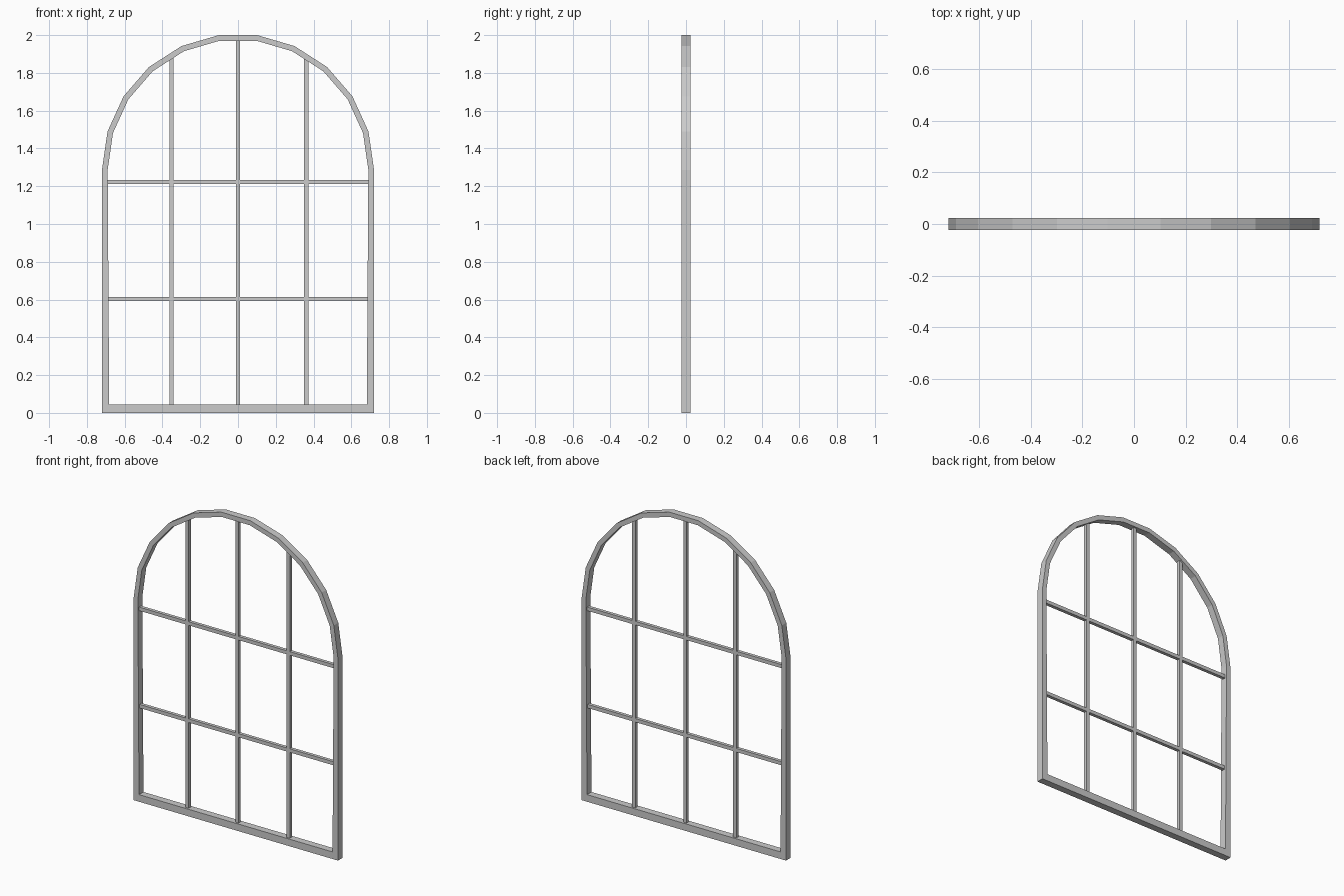
import bpy, bmesh, math

if "Cube" in bpy.data.objects:
    bpy.data.objects.remove(bpy.data.objects["Cube"])

SPRING, SEGS, DEPTH = 1.287, 11, 0.045


def outline(radius, base_x, base_z):
    # closed arched outline: two feet plus an 11-sided half circle
    arch = [(radius * math.cos(math.pi * i / SEGS),
             SPRING + radius * math.sin(math.pi * i / SEGS)) for i in range(SEGS + 1)]
    return [(base_x, base_z)] + arch + [(-base_x, base_z)]


def finish(bm, name):
    bmesh.ops.recalc_face_normals(bm, faces=bm.faces)
    mesh = bpy.data.meshes.new(name)
    bm.to_mesh(mesh)
    bm.free()
    ob = bpy.data.objects.new(name, mesh)
    bpy.context.collection.objects.link(ob)
    return ob


def bar(name, x0, x1, z0, z1, depth=0.022):
    bm = bmesh.new()
    bmesh.ops.create_cube(bm, size=1)
    for v in bm.verts:
        v.co = (x1 if v.co.x > 0 else x0, depth * v.co.y, z1 if v.co.z > 0 else z0)
    return finish(bm, name)


# arched outer frame: outer and inner outlines bridged front, back and sides
bm = bmesh.new()
outer, inner = outline(0.72, 0.72, 0), outline(0.69, 0.682, 0.045)
rings = [[bm.verts.new((x, y, z)) for x, z in pts]
         for pts, y in ((outer, -DEPTH / 2), (inner, -DEPTH / 2),
                        (inner, DEPTH / 2), (outer, DEPTH / 2))]
n = len(outer)
for r in range(4):
    a, b = rings[r], rings[(r + 1) % 4]
    for i in range(n):
        j = (i + 1) % n
        bm.faces.new((a[i], a[j], b[j], b[i]))
finish(bm, "arched_frame")

# upright glazing bars
W = 0.0115
for name, x, top in (("left_upright", -0.352, 1.878),
                     ("centre_upright", 0.0, 1.975),
                     ("right_upright", 0.361, 1.873)):
    bar(name, x - W, x + W, 0.04, top)

# horizontal glazing bars
for name, z in (("lower_crossbar", 0.603), ("upper_crossbar", 1.222)):
    bar(name, -0.692, 0.692, z - W, z + W, 0.0215)
